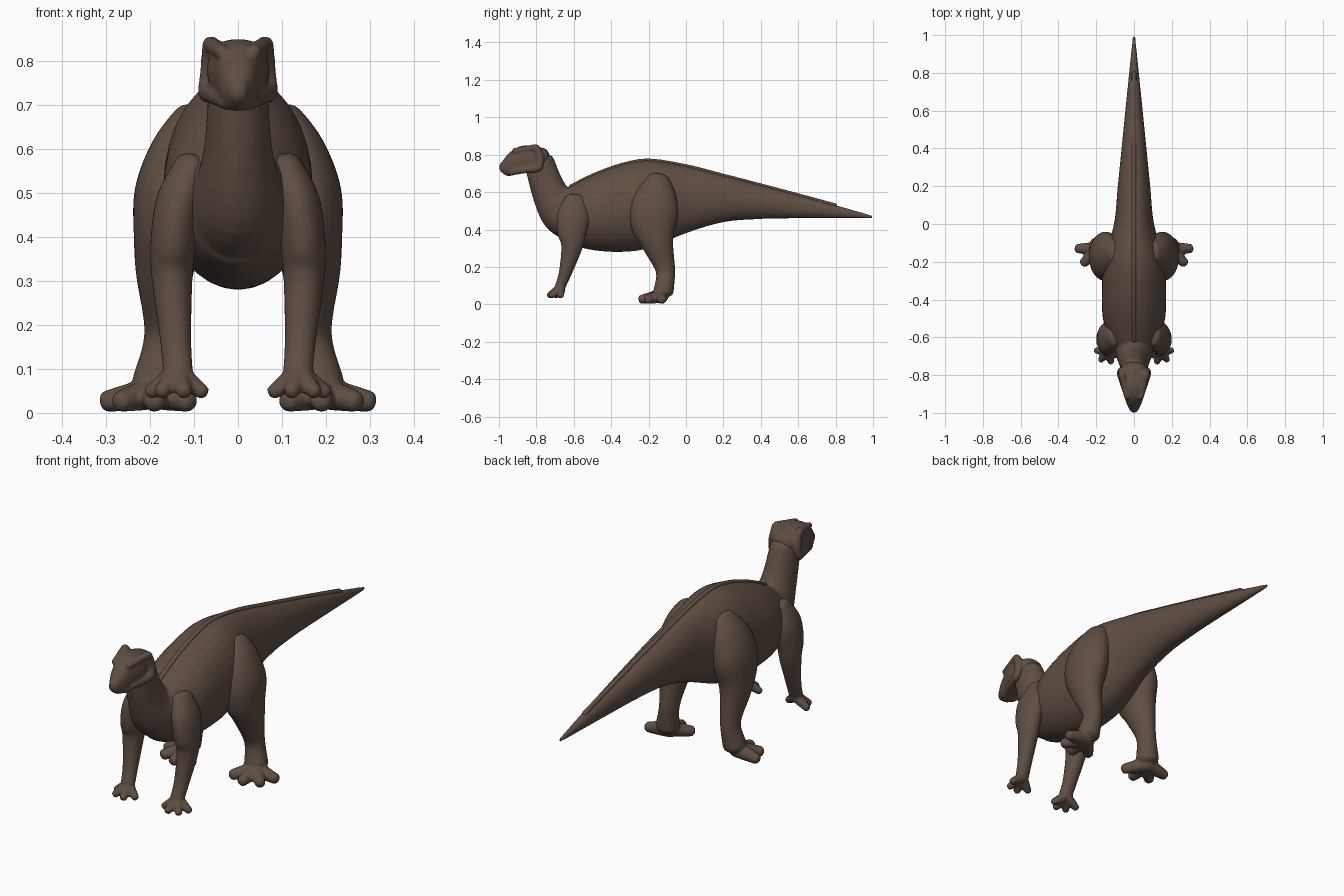
import bpy, bmesh, math
from mathutils import Vector

default_cube = bpy.data.objects.get("Cube")
if default_cube:
    bpy.data.objects.remove(default_cube, do_unlink=True)

hide = bpy.data.materials.new("dark brown hide")
hide.use_nodes = True
hide.diffuse_color = (.115, .077, .057, 1)
hide.node_tree.nodes["Principled BSDF"].inputs["Base Color"].default_value = hide.diffuse_color


def blend(before, start, end, after, t):
    """Smooth curve between two stations, guided by their neighbours."""
    leave, arrive = (end - before) / 2, (after - start) / 2
    ease = t * t * (3 - 2 * t)
    return (start + (end - start) * ease
            + leave * t * (1 - t) ** 2 - arrive * t * t * (1 - t))


def spline(stations, steps=5):
    """Fill in a path of stations (x, y, z, side radius, other radius)."""
    path = []
    last = len(stations) - 1
    for i in range(last):
        around = [stations[max(i - 1, 0)], stations[i], stations[i + 1], stations[min(i + 2, last)]]
        for step in range(steps):
            path.append([blend(*values, step / steps) for values in zip(*around)])
    return path + [list(stations[-1])]


def tube(bm, stations, sides=24, square=1, upright=False):
    """Loft elliptical rings along a path, with rounded ends."""
    path = spline(stations)
    last = len(path) - 1
    rings = []
    for i, (x, y, z, side, other) in enumerate(path):
        ahead = Vector(path[min(i + 1, last)][:3]) - Vector(path[max(i - 1, 0)][:3])
        ahead = Vector((0, 1, 0)) if upright else ahead.normalized()
        guide = Vector((0, 0, 1)) if abs(ahead.x) > .8 else Vector((1, 0, 0))
        across = (guide - ahead * ahead.dot(guide)).normalized()
        up = ahead.cross(across)
        centre = Vector((x, y, z))
        ring = (centre, across * side, up * other)
        depth = min(side, other) * .6
        dome = []
        for angle in (.5, 1, 1.3):
            push = ahead * depth * math.sin(angle) * (1 if i else -1)
            shrink = math.cos(angle)
            dome.append((centre + push, across * side * shrink, up * other * shrink))
        if i == 0:
            rings.extend(reversed(dome))
        rings.append(ring)
        if i == last:
            rings.extend(dome)
    loops = []
    for centre, across, up in rings:
        loop = []
        for k in range(sides):
            angle = math.tau * k / sides
            cosine, sine = math.cos(angle), math.sin(angle)
            cosine = math.copysign(abs(cosine) ** square, cosine)
            sine = math.copysign(abs(sine) ** square, sine)
            loop.append(bm.verts.new(centre + across * cosine + up * sine))
        loops.append(loop)
    for near, far in zip(loops, loops[1:]):
        for k in range(sides):
            bm.faces.new((near[k - 1], near[k], far[k], far[k - 1]))
    bm.faces.new(reversed(loops[0]))
    bm.faces.new(loops[-1])


def finish(name, bm, voxel=0, mirror=False):
    """Turn the tubes into one object, fused into a single skin if asked."""
    bmesh.ops.recalc_face_normals(bm, faces=bm.faces)
    mesh = bpy.data.meshes.new(name)
    bm.to_mesh(mesh)
    bm.free()
    mesh.materials.append(hide)
    mesh.shade_smooth()
    part = bpy.data.objects.new(name, mesh)
    bpy.context.collection.objects.link(part)
    if voxel:
        fuse = part.modifiers.new("fuse", 'REMESH')
        fuse.mode = 'VOXEL'
        fuse.voxel_size = voxel
        fuse.use_smooth_shade = True
        soften = part.modifiers.new("soften", 'SMOOTH')
        soften.factor = .5
        soften.iterations = 6
    if mirror:
        both = part.modifiers.new("both sides", 'MIRROR')
        both.use_mirror_merge = False


def section(y, top, bottom, half_width):
    return (0, y, (top + bottom) / 2, half_width, (top - bottom) / 2)


def tail_section(y):
    """The tail tapers evenly, with a belly line that sweeps up into it."""
    top = .74 - y / 4 - y * y * .015
    bottom = .46 - .08 * (1 - y) ** 6
    return section(y, top, bottom, .1 * (1 - y) + .006)


# Torso and tail
torso = [section(-.62, .63, .32, .13), section(-.5, .69, .29, .165),
         section(-.35, .745, .28, .17), section(-.2, .77, .3, .16)]
tail = [tail_section(y) for y in (0, .2, .4, .6, .8, .995)]
trunk = torso + tail
bm = bmesh.new()
tube(bm, trunk, 32, upright=True)

# Neck rising out of the chest
tube(bm, [(0, -.57, .45, .13, .13), (0, -.66, .5, .105, .125),
          (0, -.73, .6, .078, .095), (0, -.785, .76, .066, .08)])
finish("body_neck_and_tail", bm, .007)

# Spine ridge along the top of the trunk
bm = bmesh.new()
ridge = [(0, y, z + height - .005, .012, .014) for x, y, z, width, height in trunk[:-1]]
tube(bm, ridge, 12, .7, True)
finish("spine_ridge", bm)

# Head: skull and snout
bm = bmesh.new()
tube(bm, [section(-.985, .76, .705, .022), section(-.95, .805, .685, .04),
          section(-.9, .84, .7, .054), section(-.84, .85, .71, .07),
          section(-.76, .835, .73, .062)], 32, .85, True)

# Brows, flared cheeks and jaw line
for side in (-1, 1):
    brow_front = (side * .036, -.92, .82, .016, .016)
    brow_back = (side * .062, -.8, .838, .02, .02)
    cheek = (side * .068, -.78, .78, .018, .022)
    jaw_back = (side * .072, -.79, .73, .02, .025)
    jaw_front = (side * .025, -.94, .705, .016, .018)
    tube(bm, [brow_front, brow_back], 12)
    tube(bm, [brow_back, cheek, jaw_back], 12)
    tube(bm, [jaw_back, (side * .052, -.86, .72, .018, .02), jaw_front], 12)
finish("head", bm, .006)


def limb(name, stations, ankle, toe_radius, reach, spread, tip_height):
    """A leg whose four toes fan out from the ankle, outside to inside."""
    bm = bmesh.new()
    tube(bm, stations)
    root = Vector(ankle)
    for toe in range(4):
        angle = -math.radians(spread) * toe
        tip = root + Vector((math.cos(angle), math.sin(angle), 0)) * reach
        tip.z = tip_height
        middle = (root + tip) / 2
        tube(bm, [(*point, toe_radius * swell, toe_radius * swell)
                  for point, swell in ((root, 1.3), (middle, 1.1), (tip, .85))], 14)
    finish(name, bm, .006, mirror=True)


# Hind legs: heavy thigh, narrow shank, splayed foot
limb("hind_legs",
     [(.09, -.15, .66, .06, .07), (.125, -.16, .59, .075, .11),
      (.15, -.17, .5, .085, .13), (.158, -.17, .41, .08, .12),
      (.167, -.15, .32, .066, .085), (.168, -.11, .18, .045, .052),
      (.185, -.12, .07, .056, .054)],
     ankle=(.19, -.13, .046), toe_radius=.029, reach=.11, spread=45, tip_height=.026)

# Front legs: rounded shoulder, slim wrist, small toes
limb("front_legs",
     [(.1, -.59, .56, .045, .06), (.132, -.6, .48, .054, .088),
      (.147, -.61, .39, .052, .08), (.15, -.61, .31, .047, .058),
      (.142, -.645, .17, .036, .035), (.136, -.675, .09, .034, .028)],
     ankle=(.137, -.67, .088), toe_radius=.02, reach=.064, spread=52, tip_height=.046)
